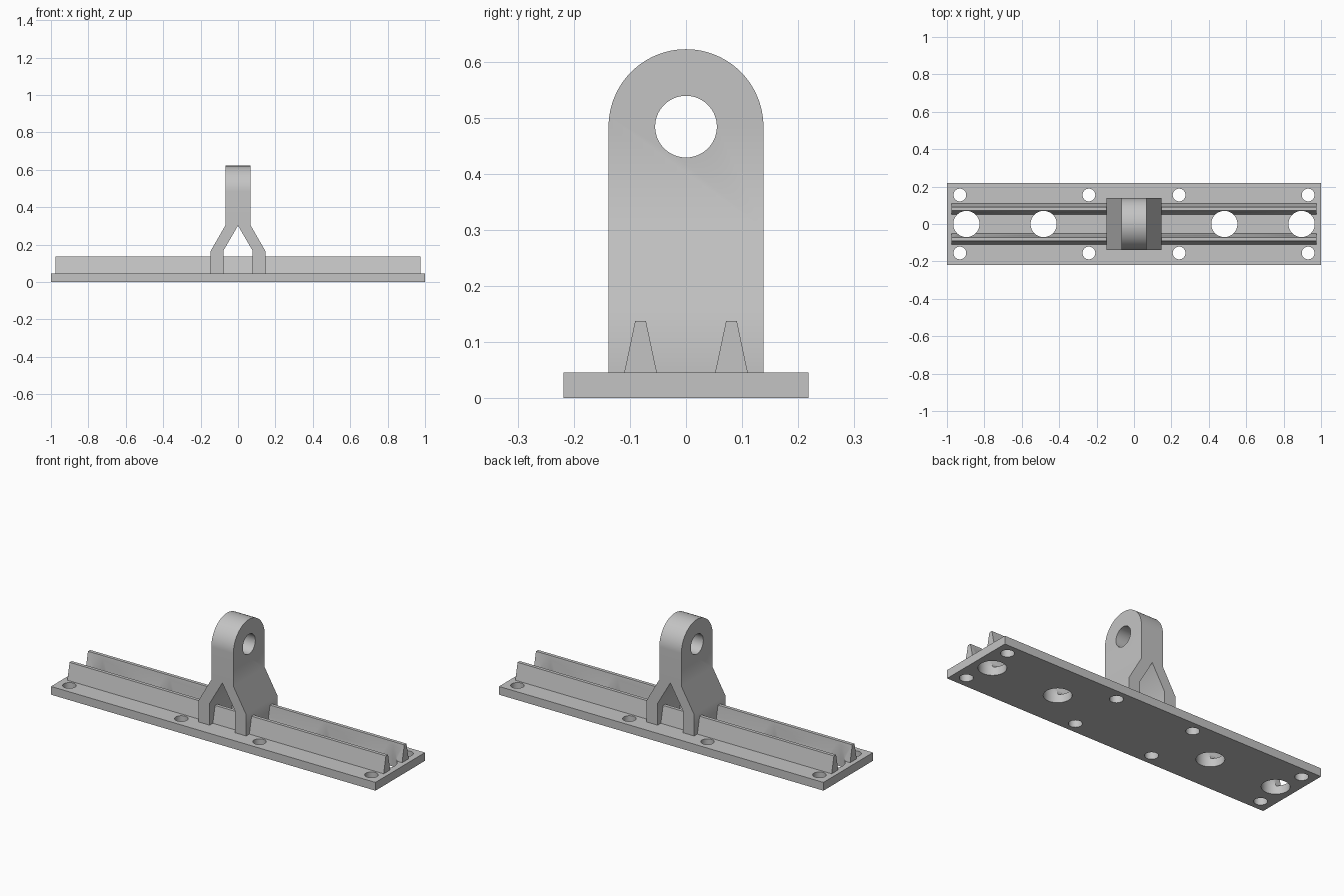
import bpy, bmesh, math

if "Cube" in bpy.data.objects:
    bpy.data.objects.remove(bpy.data.objects["Cube"], do_unlink=True)

# One plain grey for the whole part
grey = bpy.data.materials.new("light grey")
grey.use_nodes = True
colour = (0.55, 0.55, 0.55, 1)
grey.diffuse_color = colour
grey.node_tree.nodes["Principled BSDF"].inputs["Base Color"].default_value = colour


def prism(name, profile, axis, half):
    """Extrude a closed (horizontal, z) profile symmetrically along x or y."""
    def place(u, z, d):
        return (d, u, z) if axis == "x" else (u, d, z)
    bm = bmesh.new()
    face = bm.faces.new([bm.verts.new(place(u, z, -half)) for u, z in profile])
    moved = bmesh.ops.extrude_face_region(bm, geom=[face])["geom"]
    verts = [g for g in moved if isinstance(g, bmesh.types.BMVert)]
    bmesh.ops.translate(bm, verts=verts, vec=place(0, 0, 2 * half))
    bmesh.ops.recalc_face_normals(bm, faces=bm.faces)
    mesh = bpy.data.meshes.new(name)
    bm.to_mesh(mesh)
    bm.free()
    mesh.materials.append(grey)
    obj = bpy.data.objects.new(name, mesh)
    bpy.context.collection.objects.link(obj)
    return obj


def cylinder(radius, centre, along_x=False):
    turn = (0, math.pi / 2, 0) if along_x else (0, 0, 0)
    bpy.ops.mesh.primitive_cylinder_add(vertices=64, radius=radius, depth=1,
                                        location=centre, rotation=turn)
    cutter = bpy.context.object
    cutter.name = "hole_cutter"
    cutter.hide_render = True
    cutter.data.materials.append(grey)
    return cutter


def activate(obj):
    bpy.ops.object.select_all(action="DESELECT")
    obj.select_set(True)
    bpy.context.view_layer.objects.active = obj


def boolean(obj, other, operation="DIFFERENCE"):
    activate(obj)
    mod = obj.modifiers.new("cut", "BOOLEAN")
    mod.operation, mod.solver, mod.object = operation, "EXACT", other
    bpy.ops.object.modifier_apply(modifier=mod.name)


PLATE_TOP = 0.046

# Base plate
plate = prism("base_plate", [(-1, 0), (1, 0), (1, PLATE_TOP), (-1, PLATE_TOP)], "y", 0.218)

# Two tapered ribs running the length of the plate
ribs = []
for name, y in (("front_rib", -0.081), ("back_rib", 0.081)):
    outline = [(y - 0.029, PLATE_TOP), (y + 0.029, PLATE_TOP),
               (y + 0.0095, 0.138), (y - 0.0095, 0.138)]
    ribs.append(prism(name, outline, "x", 0.975))

# Forked bracket: split-leg front profile trimmed to a round-topped side profile
right_half = [(0, 0.302), (0.078, 0.168), (0.078, PLATE_TOP), (0.147, PLATE_TOP),
              (0.147, 0.165), (0.068, 0.302), (0.068, 0.7)]
fork = right_half + [(-x, z) for x, z in reversed(right_half[1:])]
bracket = prism("forked_bracket", fork, "y", 0.3)
EYE_Z, EYE_R = 0.484, 0.138
steps = 48
arch = [(EYE_R * math.cos(math.pi * i / steps), EYE_Z + EYE_R * math.sin(math.pi * i / steps))
        for i in range(steps + 1)]
trim = prism("arch_trim", arch + [(-EYE_R, 0), (EYE_R, 0)], "x", 0.4)
boolean(bracket, trim, "INTERSECT")
eye = cylinder(0.055, (0, 0, EYE_Z), along_x=True)
boolean(bracket, eye)
helpers = [trim, eye]

# Large centre holes cut the plate and nick the ribs; small screw holes cut the plate
for side in (-1, 1):
    for x in (0.483, 0.896):
        hole = cylinder(0.07, (side * x, 0, 0))
        for part in [plate] + ribs:
            boolean(part, hole)
        helpers.append(hole)
    for x in (0.241, 0.931):
        for y in (-0.155, 0.155):
            hole = cylinder(0.034, (side * x, y, 0))
            boolean(plate, hole)
            helpers.append(hole)

for helper in helpers:
    bpy.data.objects.remove(helper, do_unlink=True)

for part in [plate, bracket] + ribs:
    activate(part)
    bpy.ops.object.shade_smooth_by_angle(angle=math.radians(35))
